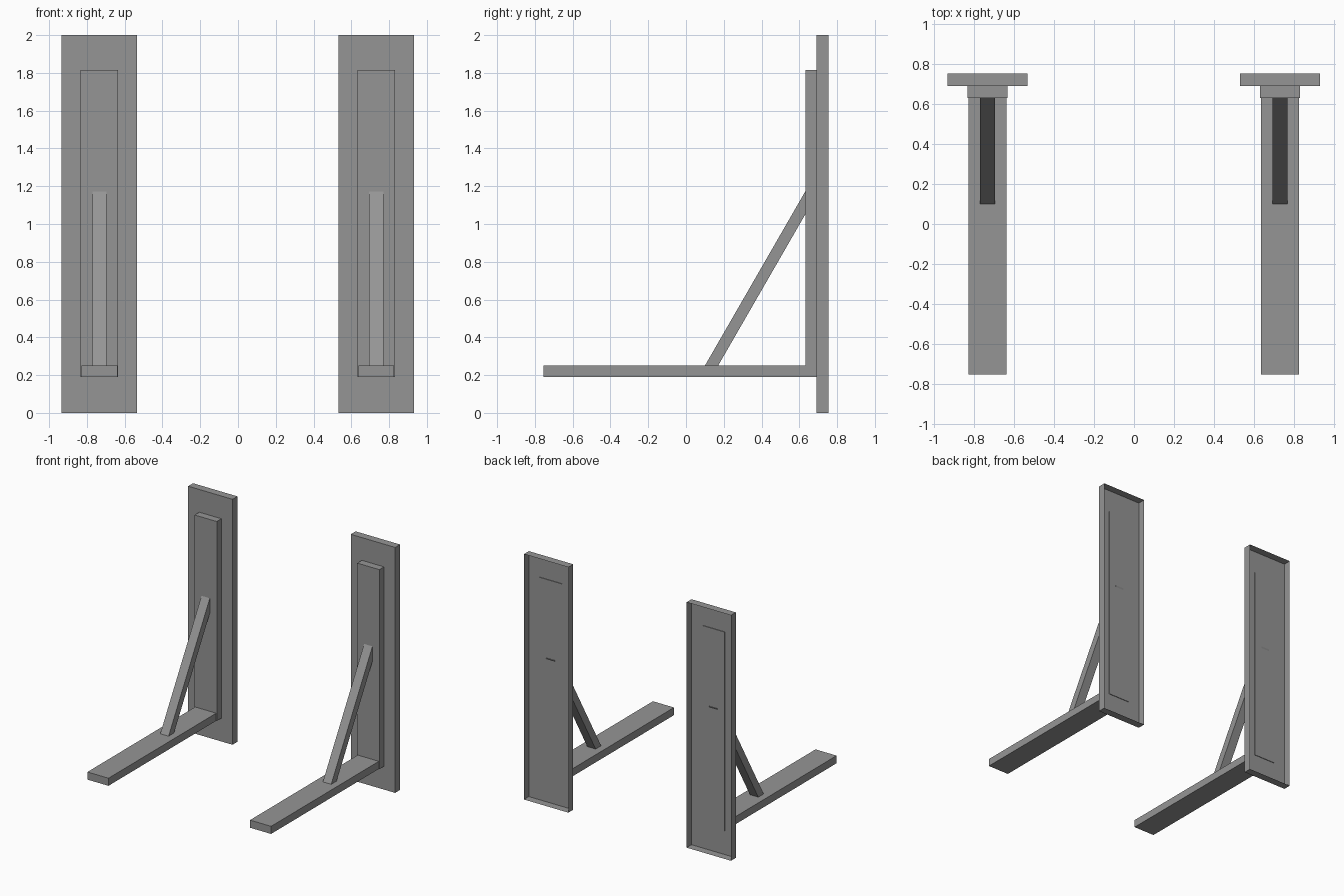
import bpy
import bmesh

default = bpy.data.objects.get("Cube")
if default:
    bpy.data.objects.remove(default, do_unlink=True)

# One plain grey for everything
grey = bpy.data.materials.new("plain_grey")
grey.use_nodes = True
grey.diffuse_color = (0.3, 0.3, 0.3, 1)
grey.node_tree.nodes["Principled BSDF"].inputs["Base Color"].default_value = (0.3, 0.3, 0.3, 1)


def prism(name, x, width, profile, open_back=False):
    """Extrude a (y, z) side profile across x, optionally leaving the +y side open."""
    bm = bmesh.new()
    side = bm.faces.new([bm.verts.new((x - width / 2, y, z)) for y, z in profile])
    grown = bmesh.ops.extrude_face_region(bm, geom=[side])["geom"]
    moved = [v for v in grown if isinstance(v, bmesh.types.BMVert)]
    bmesh.ops.translate(bm, verts=moved, vec=(width, 0, 0))
    bmesh.ops.recalc_face_normals(bm, faces=bm.faces)
    if open_back:
        back = [f for f in bm.faces if f.normal.y > 0.9]
        bmesh.ops.delete(bm, geom=back, context='FACES_ONLY')
    mesh = bpy.data.meshes.new(name)
    bm.to_mesh(mesh)
    bm.free()
    mesh.materials.append(grey)
    obj = bpy.data.objects.new(name, mesh)
    bpy.context.scene.collection.objects.link(obj)
    return obj


def rect(y0, y1, z0, z1):
    return [(y0, z0), (y1, z0), (y1, z1), (y0, z1)]


for side, x in (("right", -0.734), ("left", 0.732)):
    # Tall shallow tray, open at the back
    prism(side + "_back_plate", x, 0.40, rect(0.692, 0.755, 0, 2), open_back=True)
    # Upright board, just showing through the plate
    prism(side + "_upright_board", x, 0.20, rect(0.632, 0.697, 0.19, 1.815))
    # Floor beam reaching forward
    prism(side + "_foot_beam", x, 0.19, rect(-0.755, 0.69, 0.19, 0.252))
    # Diagonal brace with level cut ends
    prism(side + "_brace", x, 0.075,
          [(0.10, 0.25), (0.17, 0.25), (0.703, 1.175), (0.633, 1.175)])
